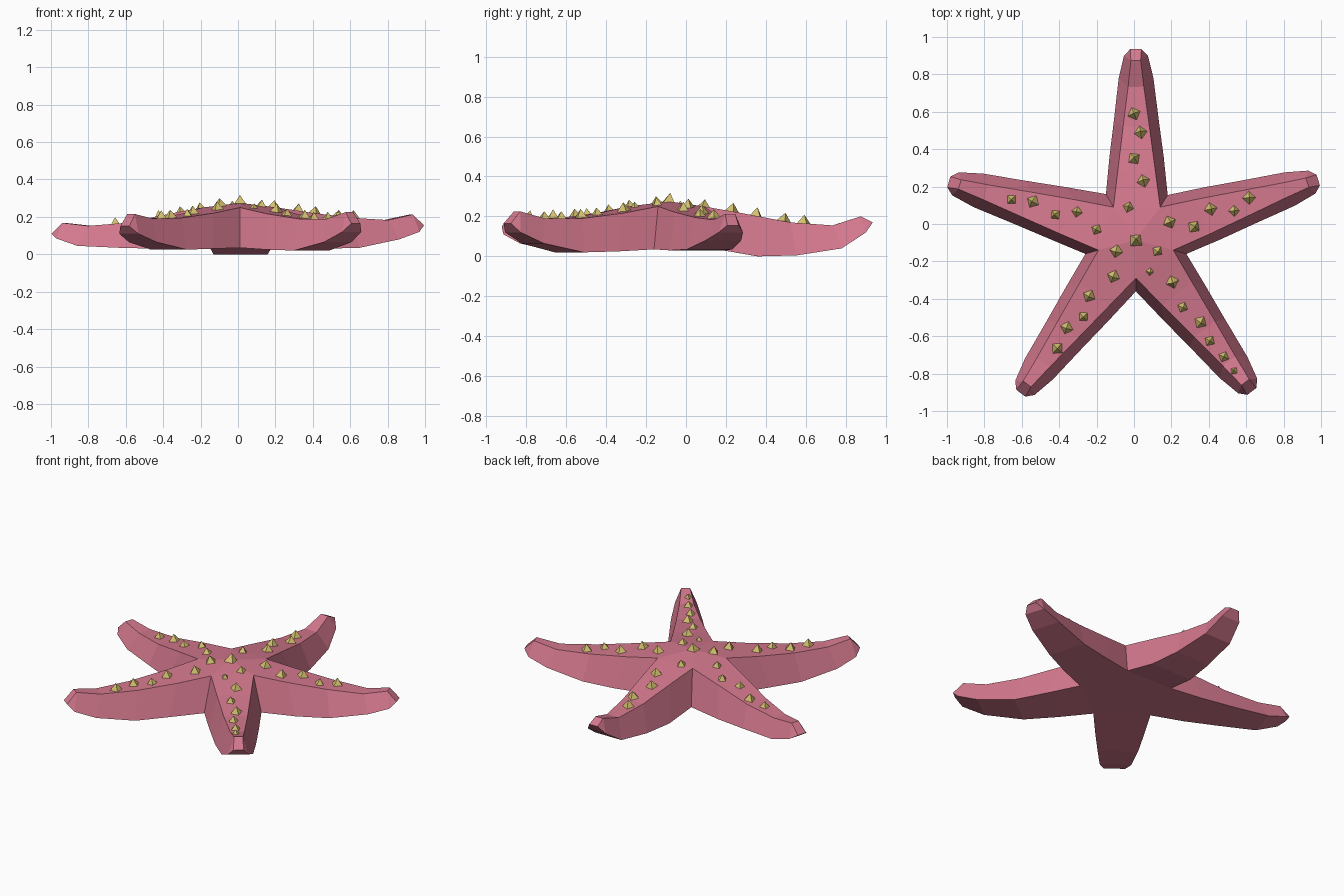
import bpy, bmesh, random
from mathutils import Vector, Matrix
from mathutils.bvhtree import BVHTree

random.seed(4)
if "Cube" in bpy.data.objects:
    bpy.data.objects.remove(bpy.data.objects["Cube"], do_unlink=True)


def make_material(name, color):
    mat = bpy.data.materials.new(name)
    mat.use_nodes = True
    mat.diffuse_color = color
    mat.node_tree.nodes["Principled BSDF"].inputs["Base Color"].default_value = color
    return mat


def make_object(name, bm, mat):
    bmesh.ops.recalc_face_normals(bm, faces=bm.faces[:])
    mesh = bpy.data.meshes.new(name)
    bm.to_mesh(mesh)
    mesh.materials.append(mat)
    obj = bpy.data.objects.new(name, mesh)
    bpy.context.collection.objects.link(obj)
    return obj


pink = make_material("coral pink", (0.66, 0.19, 0.27, 1))
yellow = make_material("sandy yellow", (0.66, 0.53, 0.16, 1))

# Notches between the arms, counter-clockwise, at the underside and at the top crease
low_notches = [(.28, -.16), (.18, .155), (-.15, .16), (-.26, -.16), (.01, -.36)]
top_notches = [(.21, -.14), (.14, .09), (-.11, .09), (-.19, -.14), (.01, -.29)]

# Each arm: tip position, crease heights, underside heights
arms = [
    ((.985, .235), (.222, .195, .183, .213), (.03, .035, .08, .12, .155)),
    ((.01, .935), (.215, .17, .155, .2), (0, .005, .04, .12, .17)),
    ((-.99, .225), (.215, .168, .152, .168), (.03, .035, .045, .085, .11)),
    ((-.605, -.905), (.22, .195, .19, .215), (.03, .025, .065, .11, .15)),
    ((.63, -.895), (.217, .19, .19, .225), (.025, .02, .065, .12, .165)),
]
# Fractions along an arm and half widths there
top_steps = [(.25, .1), (.55, .07), (.82, .042), (1, .026)]
low_steps = [(.26, .145), (.51, .12), (.8, .093), (.955, .064), (1, .03)]

bm = bmesh.new()
low_ring = [bm.verts.new((x, y, .035)) for x, y in low_notches]
top_ring = [bm.verts.new((x, y, .25)) for x, y in top_notches]
peak = bm.verts.new((.01, -.085, .275))
bm.faces.new(low_ring)


def rail(right, left, end, steps, heights):
    """Pairs of right and left points from a pair of notches out to the arm end."""
    start = (right.co + left.co).xy / 2
    along = end - start
    side = Vector((-along.y, along.x)).normalized()
    pairs = [(right, left)]
    for (f, w), z in zip(steps, heights):
        c = start + along * f
        pairs.append(tuple(bm.verts.new((*(c + side * s * w), z)) for s in (-1, 1)))
    return pairs


# Arms
for i, (tip, top_z, low_z) in enumerate(arms):
    j = (i + 1) % len(arms)
    tip = Vector(tip)
    low = rail(low_ring[i], low_ring[j], tip, low_steps, low_z)
    top = rail(top_ring[i], top_ring[j], tip - tip.normalized() * .06, top_steps, top_z)
    bm.faces.new((peak, *top[0]))
    for rows in (low, top):
        for a, b in zip(rows, rows[1:]):
            bm.faces.new((a[0], b[0], b[1], a[1]))
    for s in (0, 1):
        for k in range(len(top) - 1):
            bm.faces.new((low[k][s], low[k + 1][s], top[k + 1][s], top[k][s]))
        bm.faces.new((low[-2][s], low[-1][s], top[-1][s]))
    bm.faces.new((*low[-1], top[-1][1], top[-1][0]))

body = make_object("starfish_body", bm, pink)
bm.normal_update()
surface = BVHTree.FromBMesh(bm)
bm.free()

# Spikes seated on the upper surface, in hundredths, grouped by size
spikes = {
    .043: [(0, 59), (3.5, 49), (0, 35), (5, 23), (19, 1), (32, -1.5), (41, 8), (61.5, 14),
           (20.5, -31), (35.5, -52.5), (1, -8.5), (-9.5, -14.5), (-11, -28), (-24, -38.5),
           (-36, -55.5), (-41, -66.5), (-54, 12)],
    .036: [(-3, 9), (53.5, 7), (12.5, -14.5), (26, -44.5), (40.5, -62.5), (48, -71),
           (-27, -49.5), (-20, -3), (-30.5, 6.5), (-42, 5), (-65.5, 13)],
    .026: [(8.5, -25.5), (53.5, -78.5)],
}
bm = bmesh.new()
for size, spots in spikes.items():
    for x, y in spots:
        hit, normal, _, _ = surface.ray_cast(Vector((x / 100, y / 100, 1)), Vector((0, 0, -1)))
        if hit is None:
            continue
        turn = normal.to_track_quat('Z', 'Y').to_matrix().to_4x4()
        spin = Matrix.Rotation(random.uniform(0, 1.6), 4, 'Z')
        lift = Matrix.Translation((0, 0, size * .4))
        bmesh.ops.create_cone(bm, cap_ends=True, segments=4, radius1=size, radius2=0,
                              depth=size * 1.2,
                              matrix=Matrix.Translation(hit) @ turn @ spin @ lift)
make_object("spikes", bm, yellow)
bm.free()
